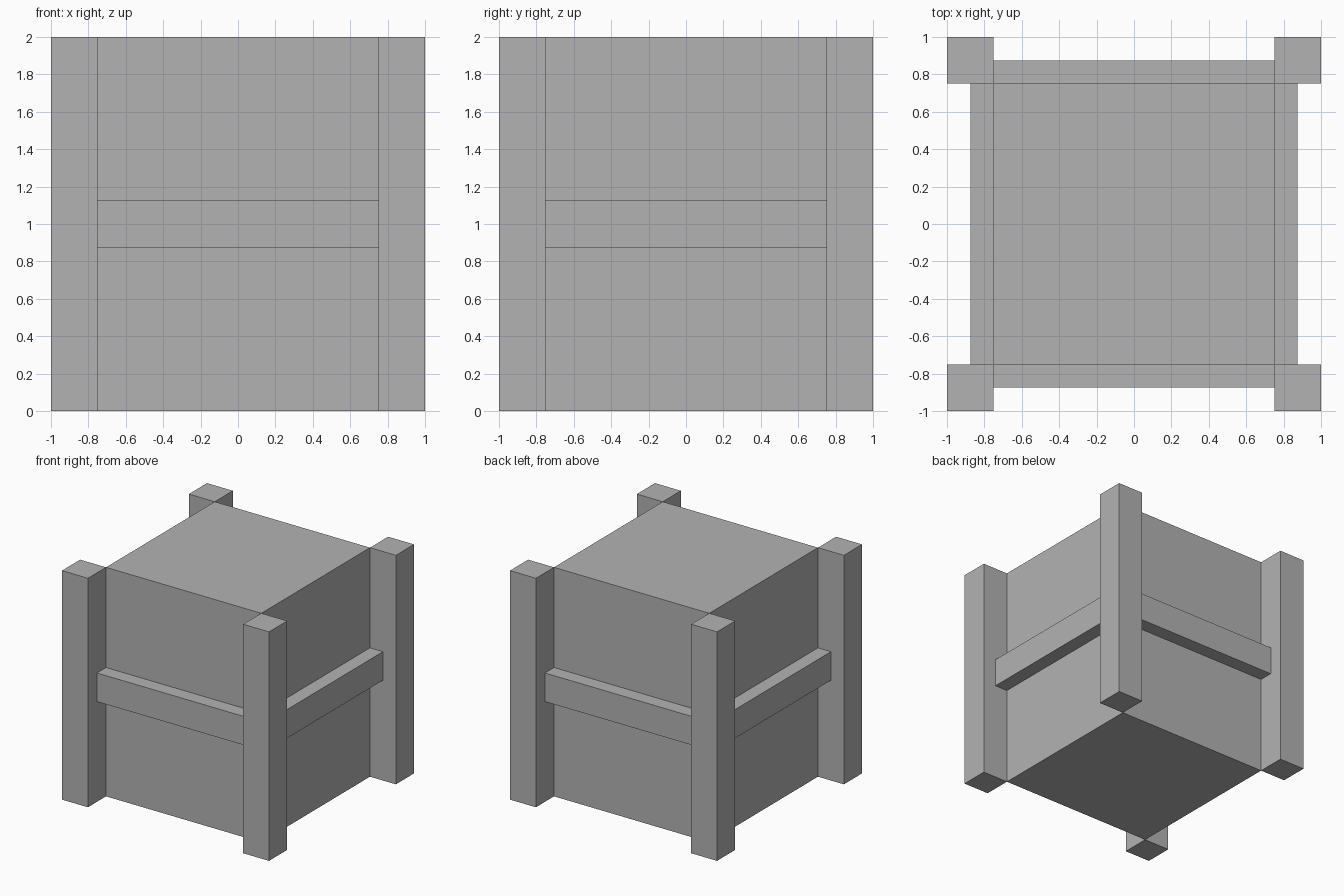
import bpy
from mathutils import Matrix, Vector
from math import pi

if "Cube" in bpy.data.objects:
    bpy.data.objects.remove(bpy.data.objects["Cube"])

POST = 0.25    # post width
BODY = 1.5     # body width
HEIGHT = 2.0
RAIL = 0.125   # rail depth

grey = bpy.data.materials.new("plain grey")
grey.use_nodes = True
colour = (0.45, 0.45, 0.45, 1)
grey.diffuse_color = colour
grey.node_tree.nodes["Principled BSDF"].inputs["Base Color"].default_value = colour


def box(name, size, centre, turn=0):
    """Add a flat-shaded box, turned about the z axis through the origin."""
    bpy.ops.mesh.primitive_cube_add(size=1)
    part = bpy.context.object
    part.name = name
    part.data.transform(Matrix.Rotation(turn, 4, "Z")
                        @ Matrix.Translation(Vector(centre))
                        @ Matrix.Diagonal((*size, 1)))
    part.data.materials.append(grey)
    return part


# Main block
box("body", (BODY, BODY, HEIGHT), (0, 0, HEIGHT / 2))

# Corner posts and the rails between them
corner = (BODY + POST) / 2
sides = ["front", "left", "back", "right"]
corners = ["front_right", "front_left", "back_left", "back_right"]
for i, (side, place) in enumerate(zip(sides, corners)):
    turn = i * pi / 2
    box(place + "_post", (POST, POST, HEIGHT), (-corner, -corner, HEIGHT / 2), turn)
    box(side + "_rail", (BODY, RAIL, POST), (0, -(BODY + RAIL) / 2, HEIGHT / 2), turn)
